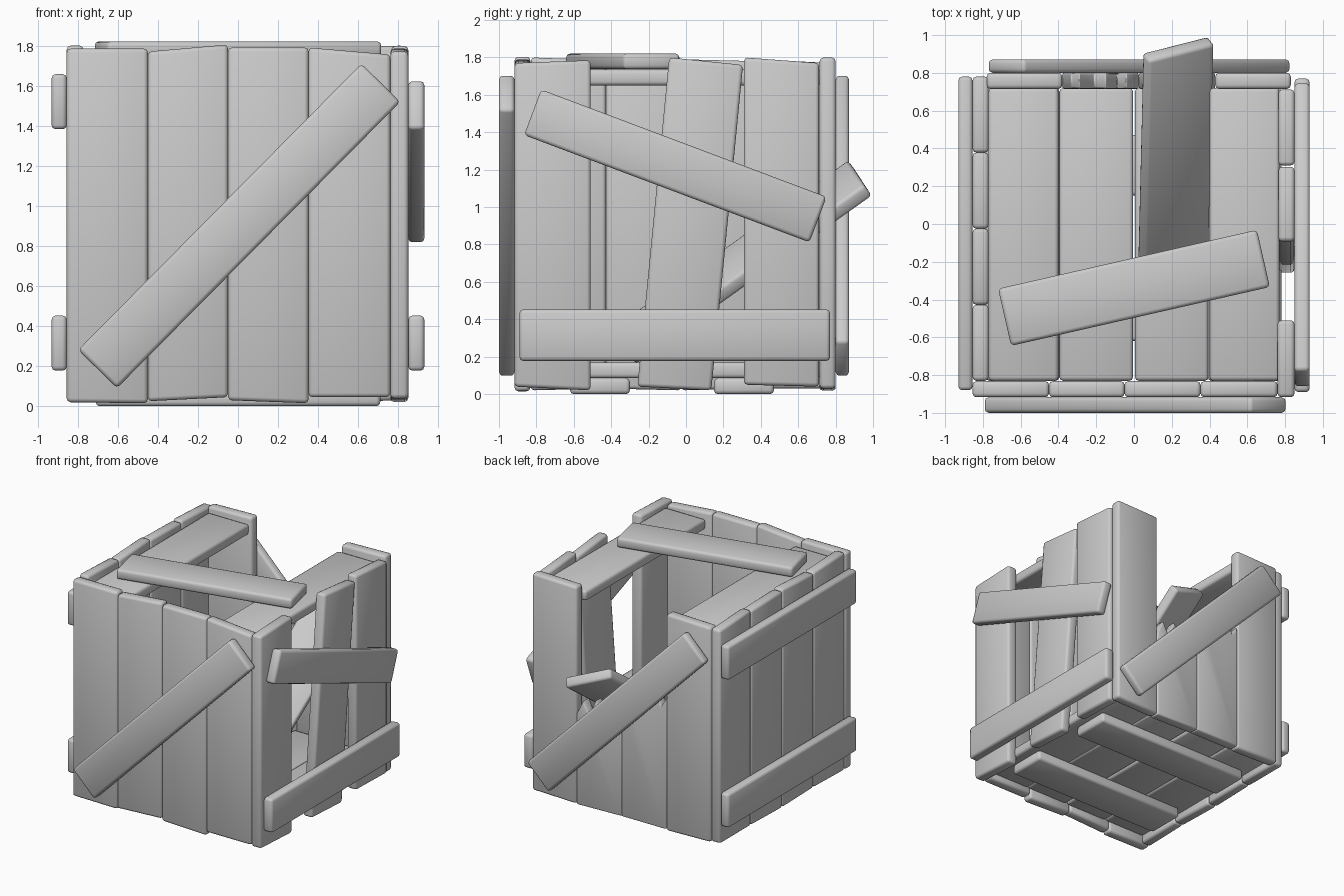
import bpy, bmesh
from math import radians, cos, sin
from mathutils import Vector

if "Cube" in bpy.data.objects:
    bpy.data.objects.remove(bpy.data.objects["Cube"])

# Each plane maps a 2D outline plus a depth to 3D
PLANES = {
    "xz": lambda u, v, d: Vector((u, d, v)),
    "yz": lambda u, v, d: Vector((d, u, v)),
    "xy": lambda u, v, d: Vector((u, v, d)),
}


def board(name, outline, plane, d0, d1, bevel=0.02):
    """Extrude an outline between two depths and round its edges."""
    to3d = plane if callable(plane) else PLANES[plane]
    bm = bmesh.new()
    lo = [bm.verts.new(to3d(u, v, d0)) for u, v in outline]
    hi = [bm.verts.new(to3d(u, v, d1)) for u, v in outline]
    bm.faces.new(lo)
    bm.faces.new(hi[::-1])
    n = len(outline)
    for i in range(n):
        j = (i + 1) % n
        bm.faces.new((lo[i], hi[i], hi[j], lo[j]))
    bmesh.ops.recalc_face_normals(bm, faces=bm.faces)
    bmesh.ops.bevel(bm, geom=bm.edges[:], offset=bevel, segments=2,
                    profile=0.5, affect='EDGES', clamp_overlap=True)
    bmesh.ops.recalc_face_normals(bm, faces=bm.faces)
    for f in bm.faces:
        f.smooth = True
    me = bpy.data.meshes.new(name)
    bm.to_mesh(me)
    bm.free()
    ob = bpy.data.objects.new(name, me)
    bpy.context.collection.objects.link(ob)
    return ob


def quad(a, b, z0=(0.03, 0.03), z1=(1.78, 1.78)):
    return [(a, z0[0]), (b, z0[1]), (b, z1[1]), (a, z1[0])]


def rect(cu, cv, length, width, deg=0):
    c, s = cos(radians(deg)), sin(radians(deg))
    return [(cu + x * c - y * s, cv + x * s + y * c)
            for x, y in ((-length / 2, -width / 2), (length / 2, -width / 2),
                         (length / 2, width / 2), (-length / 2, width / 2))]


# Front wall planks, with slightly skewed ends
front = [(-0.855, -0.45, (0.02, 0.015), (1.785, 1.785)),
         (-0.45, -0.05, (0.025, 0.045), (1.77, 1.805)),
         (-0.05, 0.352, (0.03, 0.015), (1.79, 1.79)),
         (0.352, 0.76, (0.045, 0.045), (1.79, 1.755))]
for i, p in enumerate(front):
    board(f"front_plank_{i}", quad(*p), "xz", -0.917, -0.832)

# Left wall planks
left = [(-0.83, -0.428, (0.02, 0.03), (1.80, 1.785)),
        (-0.428, -0.025, (0.03, 0.02), (1.78, 1.80)),
        (-0.025, 0.378, (0.02, 0.03), (1.79, 1.78)),
        (0.378, 0.78, (0.03, 0.03), (1.79, 1.77))]
for i, p in enumerate(left):
    board(f"left_plank_{i}", quad(*p), "yz", -0.855, -0.77)

# Right wall planks: one missing, one leaning
board("right_plank_front", quad(-0.917, -0.51, (0.04, 0.02), (1.77, 1.785)),
      "yz", 0.76, 0.85)
board("right_plank_leaning", [(-0.26, 0.04), (0.135, 0.02),
      (0.305, 1.76), (-0.09, 1.80)], "yz", 0.765, 0.85)
board("right_plank_back", quad(0.31, 0.712, (0.05, 0.04), (1.80, 1.77)),
      "yz", 0.765, 0.85)

# Back wall: two whole planks and two broken stubs
board("back_plank_left", quad(-0.78, -0.38, (0.03, 0.02), (1.78, 1.79)),
      "xz", 0.715, 0.80)
board("back_plank_right", quad(0.43, 0.83, (0.02, 0.03), (1.79, 1.80)),
      "xz", 0.715, 0.80)
board("back_stub_left", [(-0.38, 0.03), (0.025, 0.03), (0.025, 0.86),
      (-0.04, 1.0), (-0.09, 0.88), (-0.15, 1.04), (-0.21, 0.95),
      (-0.29, 1.12), (-0.33, 1.02), (-0.38, 1.1)], "xz", 0.715, 0.80, 0.012)
board("back_stub_right", [(0.025, 0.03), (0.43, 0.02), (0.43, 0.76),
      (0.37, 0.88), (0.32, 0.77), (0.26, 0.91), (0.20, 0.79),
      (0.14, 0.93), (0.09, 0.82), (0.025, 0.92)], "xz", 0.715, 0.80, 0.012)

# Floor planks with two battens below
for i, x in enumerate((-0.59, -0.2, 0.2, 0.585)):
    board(f"floor_plank_{i}", rect(x, -0.055, 0.39, 1.55), "xy", 0.085, 0.17)
for i, y in enumerate((-0.46, 0.31)):
    board(f"floor_batten_{i}", rect(0, y, 1.42, 0.32), "xy", 0.0, 0.085)

# Remaining lid planks and the loose lid batten
for i, x in enumerate((-0.585, 0.585)):
    board(f"lid_plank_{i}", rect(x, -0.055, 0.37, 1.55), "xy", 1.65, 1.735)
board("lid_batten", rect(0, -0.338, 1.405, 0.31, 12.8), "xy", 1.737, 1.82)

# Diagonal braces on front and back
board("front_brace", rect(0.006, 0.90, 2.01, 0.272, 45.3), "xz", -1.0, -0.917)
board("back_brace", rect(0.027, 0.90, 2.01, 0.272, -45.3), "xz", 0.80, 0.872)

# Side braces: level ones, and one slipped on the right
for i, z in enumerate((0.315, 1.52)):
    board(f"left_brace_{i}", rect(-0.05, z, 1.66, 0.275), "yz", -0.93, -0.855)
board("right_brace_low", rect(-0.06, 0.315, 1.66, 0.275), "yz", 0.85, 0.93)
board("right_brace_slipped", rect(-0.057, 1.22, 1.63, 0.26, -20.6),
      "yz", 0.85, 0.93)

# Fallen lid plank, poking out through the broken back
top_end = Vector((0.235, 0.93, 1.155))
along = Vector((0.02, cos(radians(35.5)), sin(radians(35.5)))).normalized()
side = Vector((1, 0, 0))
side = (side - along * side.dot(along)).normalized()
up = side.cross(along)
roll = radians(25)
across = side * cos(roll) - up * sin(roll)
normal = side * sin(roll) + up * cos(roll)
board("fallen_plank", rect(0, -0.775, 0.385, 1.55),
      lambda u, v, d: top_end + across * u + along * v + normal * d,
      -0.0425, 0.0425)
